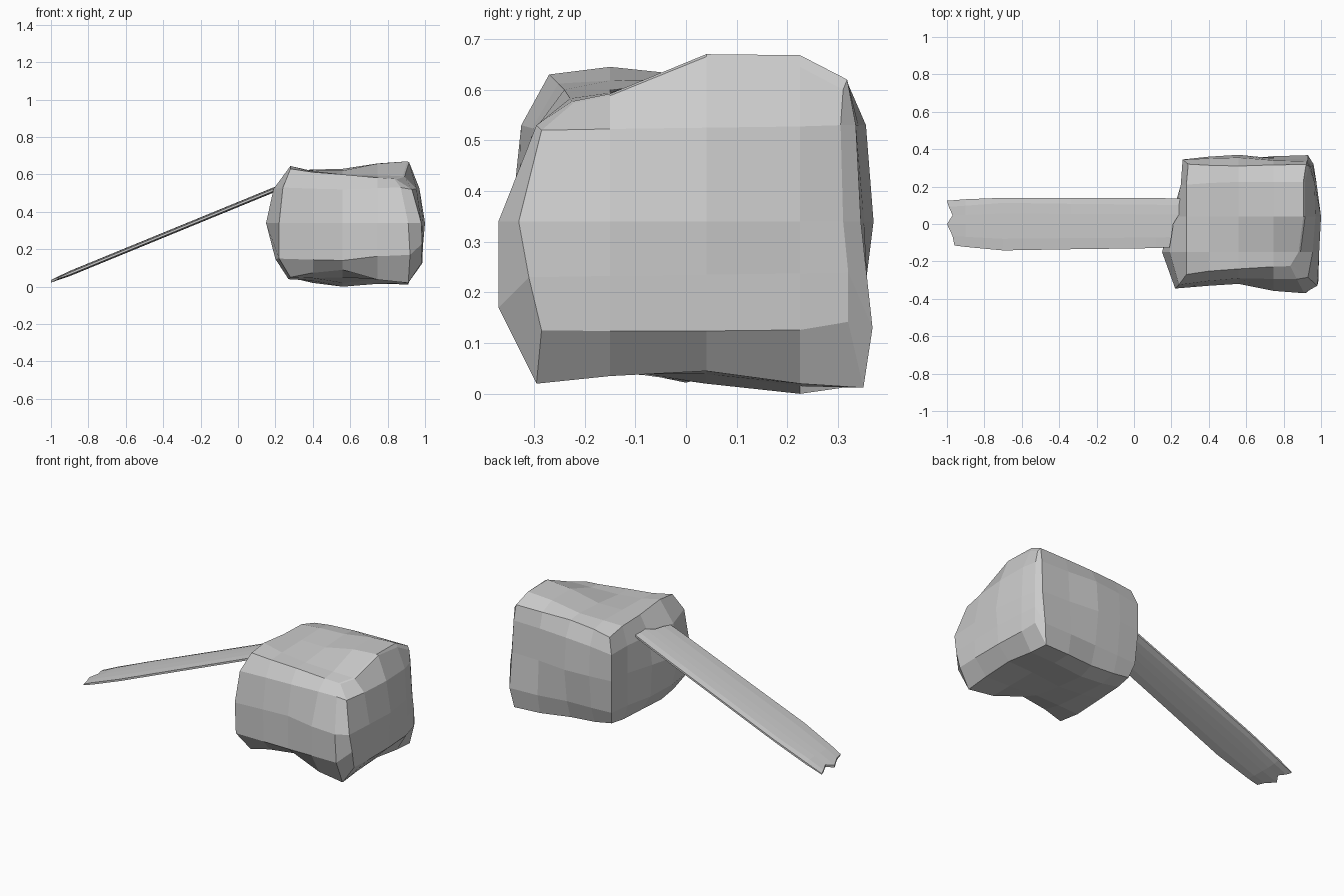
import bpy, bmesh
from mathutils import Vector

if "Cube" in bpy.data.objects:
    bpy.data.objects.remove(bpy.data.objects["Cube"])


def finish(bm, name):
    bmesh.ops.recalc_face_normals(bm, faces=bm.faces[:])
    mesh = bpy.data.meshes.new(name)
    bm.to_mesh(mesh)
    bm.free()
    obj = bpy.data.objects.new(name, mesh)
    bpy.context.collection.objects.link(obj)
    return obj


# Boulder: faceted cross-sections along x, read as (y, z).
# Each runs along the bottom, up the back, over the top, down the front.
LEFT = [(-.28, .05), (-.15, .04), (.04, .05), (.20, .05), (.30, .06),
        (.33, .14), (.345, .34), (.345, .50),
        (.32, .59), (.21, .62), (.04, .625), (-.15, .645), (-.27, .63),
        (-.325, .53), (-.345, .34), (-.335, .15)]
MIDDLE = [(-.26, .09), (-.15, .05), (.04, .02), (.225, .0), (.31, .03),
          (.345, .14), (.37, .34), (.355, .53),
          (.31, .62), (.225, .63), (.04, .62), (-.15, .60), (-.24, .60),
          (-.29, .52), (-.32, .34), (-.32, .14)]
OUTER = [(-.295, .02), (-.15, .035), (.04, .045), (.225, .02), (.35, .012),
         (.368, .13), (.345, .34), (.335, .53),
         (.318, .62), (.225, .668), (.04, .67), (-.15, .592), (-.225, .577),
         (-.295, .53), (-.37, .34), (-.37, .17)]
RIGHT = [(-.285, .125), (-.15, .124), (.04, .124), (.225, .126), (.32, .142),
         (.32, .24), (.31, .34), (.305, .53),
         (.31, .60), (.225, .645), (.04, .665), (-.15, .588), (-.223, .573),
         (-.285, .52), (-.33, .34), (-.31, .23)]
# x of each rim point and of the 3 x 3 points inside each end
LEFT_X = [.28, .27, .27, .28, .29, .27, .26, .26,
          .29, .28, .28, .28, .28, .24, .22, .22]
OUTER_X = [.91, .91, .91, .91, .91, .93, .93, .925,
           .92, .905, .905, .88, .835, .87, .91, .92]
RIGHT_X = [.98, .985, .985, .975, .96, .96, .955, .945,
           .935, .915, .915, .89, .845, .93, .98, .985]
LEFT_IN = [[.20, .21, .25], [.15, .20, .25], [.19, .22, .25]]
RIGHT_IN = [[.99, .99, .975], [.99, 1.0, .975], [.955, .97, .965]]


def blend(a, b, t):
    return [(p[0] * (1 - t) + q[0] * t, p[1] * (1 - t) + q[1] * t) for p, q in zip(a, b)]


bm = bmesh.new()
rings = []
for prof, xs in ((LEFT, LEFT_X), (blend(LEFT, MIDDLE, .6), [.40] * 16),
                 (MIDDLE, [.56] * 16), (blend(MIDDLE, OUTER, .75), [.745] * 16),
                 (OUTER, OUTER_X), (RIGHT, RIGHT_X)):
    rings.append([bm.verts.new((x, y, z)) for x, (y, z) in zip(xs, prof)])
for a, b in zip(rings, rings[1:]):
    for n in range(16):
        m = (n + 1) % 16
        bm.faces.new((a[n], a[m], b[m], b[n]))

# Boulder ends: fill each rim with a 4 x 4 patch
for ring, inner in ((rings[0], LEFT_IN), (rings[-1], RIGHT_IN)):
    grid = [ring[0:5]]
    for k in (1, 2, 3):
        front, back = ring[16 - k], ring[4 + k]
        row = [front]
        for j in (1, 2, 3):
            low, high = ring[j], ring[12 - j]
            y = low.co.y + (high.co.y - low.co.y) * k / 4
            z = front.co.z + (back.co.z - front.co.z) * j / 4
            row.append(bm.verts.new((inner[k - 1][j - 1], y, z)))
        grid.append(row + [back])
    grid.append([ring[12 - j] for j in range(5)])
    for k in range(4):
        for j in range(4):
            bm.faces.new((grid[k][j], grid[k][j + 1], grid[k + 1][j + 1], grid[k + 1][j]))
finish(bm, "boulder")

# Plank: a thin, slightly domed board with ragged ends, leaning on the boulder
bm = bmesh.new()
COLS = [-.125, -.07, 0, .05, .10, .135]
DOME = [.006, .012, .014, .014, .012, .006]
STATIONS = [[-.96, -.97, -1.0, -.97, -.99, -1.0], [-.9] * 6, [-.7] * 6, [-.34] * 6,
            [-.05] * 6, [.12] * 6, [.19, .20, .21, .24, .26, .26]]
WIDEN = [.92, .98, 1.13, 1.08, 1.05, 1.03, 1.0]
rows = []
for xs, w in zip(STATIONS, WIDEN):
    thin = .5 if w < .95 else 1
    pts = []
    for side in (1, -1):
        for x, y, h in zip(xs, COLS, DOME):
            wide = y * w if y < 0 else min(y * w, .14)
            z = .029 + .41 * (x + 1) + side * h * thin
            pts.append(bm.verts.new(Vector((x, wide, z))))
    rows.append((pts[:6], pts[6:]))
for (t0, b0), (t1, b1) in zip(rows, rows[1:]):
    for j in range(5):
        bm.faces.new((t0[j], t0[j + 1], t1[j + 1], t1[j]))
        bm.faces.new((b0[j], b1[j], b1[j + 1], b0[j + 1]))
    for j in (0, 5):
        bm.faces.new((t0[j], t1[j], b1[j], b0[j]))
for top, bottom in (rows[0], rows[-1]):
    for j in range(5):
        bm.faces.new((top[j], top[j + 1], bottom[j + 1], bottom[j]))
finish(bm, "plank")
